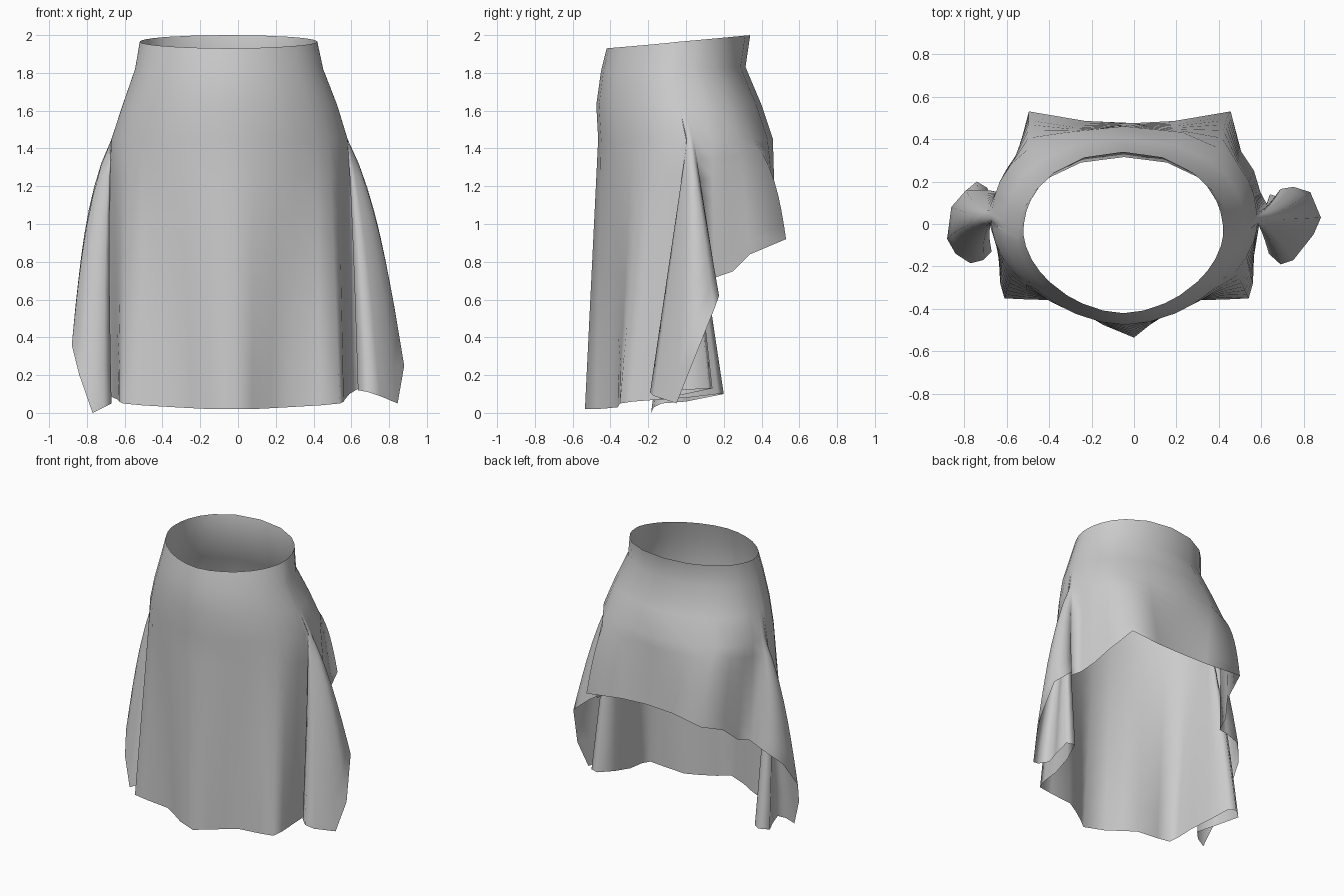
import bpy, bmesh
from math import sin, cos, radians, pi, copysign
from mathutils import Vector

if "Cube" in bpy.data.objects:
    bpy.data.objects.remove(bpy.data.objects["Cube"])

# Hem points (x, y, z, angle at hip); front and back panels are mirrored
front = [(.11, -.475, .02, -76), (.21, -.41, .025, -63), (.3, -.36, .03, -53),
         (.47, -.355, .04, -40), (.575, -.35, .05, -31), (.595, -.28, .06, -22),
         (.6, -.15, .07, -12)]
back = [(.615, .15, .715, 14), (.585, .25, .75, 22), (.525, .34, .84, 34),
        (.475, .53, .92, 47), (.21, .485, .935, 68)]

# Folded side pleats, from the front panel round to the back panel
pleat_right = [(.59, 0, .1, -4), (.64, .14, .13, -1), (.7, .12, .13, 0),
               (.67, -.03, .12, .2), (.635, -.14, .12, .4), (.69, -.19, .11, .6),
               (.75, -.17, .09, .8), (.845, -.05, .05, 1), (.88, .03, .25, 1.5),
               (.83, .15, .55, 2), (.75, .175, .62, 2.6), (.69, .165, .67, 3.3),
               (.63, .085, .7, 5)]
pleat_left = [(.66, 0, .08, -4), (.69, .17, .1, -1), (.74, .2, .1, 0),
              (.8, .15, .09, .2), (.72, 0, .06, .4), (.67, -.13, .05, .6),
              (.71, -.17, .03, .8), (.77, -.185, 0, 1), (.84, -.14, .2, 1.5),
              (.88, -.07, .36, 2), (.86, .08, .57, 3), (.79, .16, .66, 4),
              (.69, .16, .7, 6)]

# Waist to hip rings: z, centre x, half width, front y, back y, back squareness
rings = [(1.965, -.05, .47, -.42, .34, .95), (1.82, -.047, .498, -.45, .315, .92),
         (1.63, -.043, .568, -.475, .4, .88), (1.45, -.045, .625, -.465, .46, .84)]
LOWER = 7


def power(v, p):
    return copysign(abs(v) ** p, v)


def ring_point(ring, angle, side):
    z, cx, rx, yf, yb, p = ring
    a = radians(angle)
    if angle < 0:
        p = 1.12
    y = (yf + yb) / 2 + (yb - yf) / 2 * power(sin(a), p)
    tilt = (.035 * sin(a)) * max(0, (z - 1.75) / .215)
    return Vector((cx + side * rx * power(cos(a), p), y, z + tilt))


def column(hem, side, shift, bulge_x=0, bulge_y=0):
    x, y, z, angle = hem
    pts = [ring_point(r, angle, side) for r in rings]
    hip, end = pts[-1], Vector((side * x + shift, y, z))
    for i in range(1, LOWER + 1):
        t = i / LOWER
        p = hip.lerp(end, t)
        swell = sin(pi * t ** .75)
        p.x += side * bulge_x * swell
        p.y += bulge_y * swell
        pts.append(p)
    return pts


def half(side, pleat):
    cols = [column(h, side, -.035) for h in front]
    cols += [column(h, side, 0, .038 * max(0, h[0] - .6) / .25) for h in pleat]
    return cols + [column(h, side, -.02, 0, .04 * (h[1] > .5)) for h in back]


columns = [column((0, -.535, .02, -90), 1, 0)]
columns += half(1, pleat_right)
columns += [column((0, .475, .94, 90), 1, 0)]
columns += half(-1, pleat_left)[::-1]

# Skirt sheet lofted from the columns
bm = bmesh.new()
grid = [[bm.verts.new(p) for p in c] for c in columns]
for i, a in enumerate(grid):
    b = grid[(i + 1) % len(grid)]
    for r in range(len(a) - 1):
        bm.faces.new((a[r], a[r + 1], b[r + 1], b[r]))
for f in bm.faces:
    f.smooth = True
mesh = bpy.data.meshes.new("draped_skirt")
bm.to_mesh(mesh)
bm.free()
skirt = bpy.data.objects.new("draped_skirt", mesh)
bpy.context.collection.objects.link(skirt)
